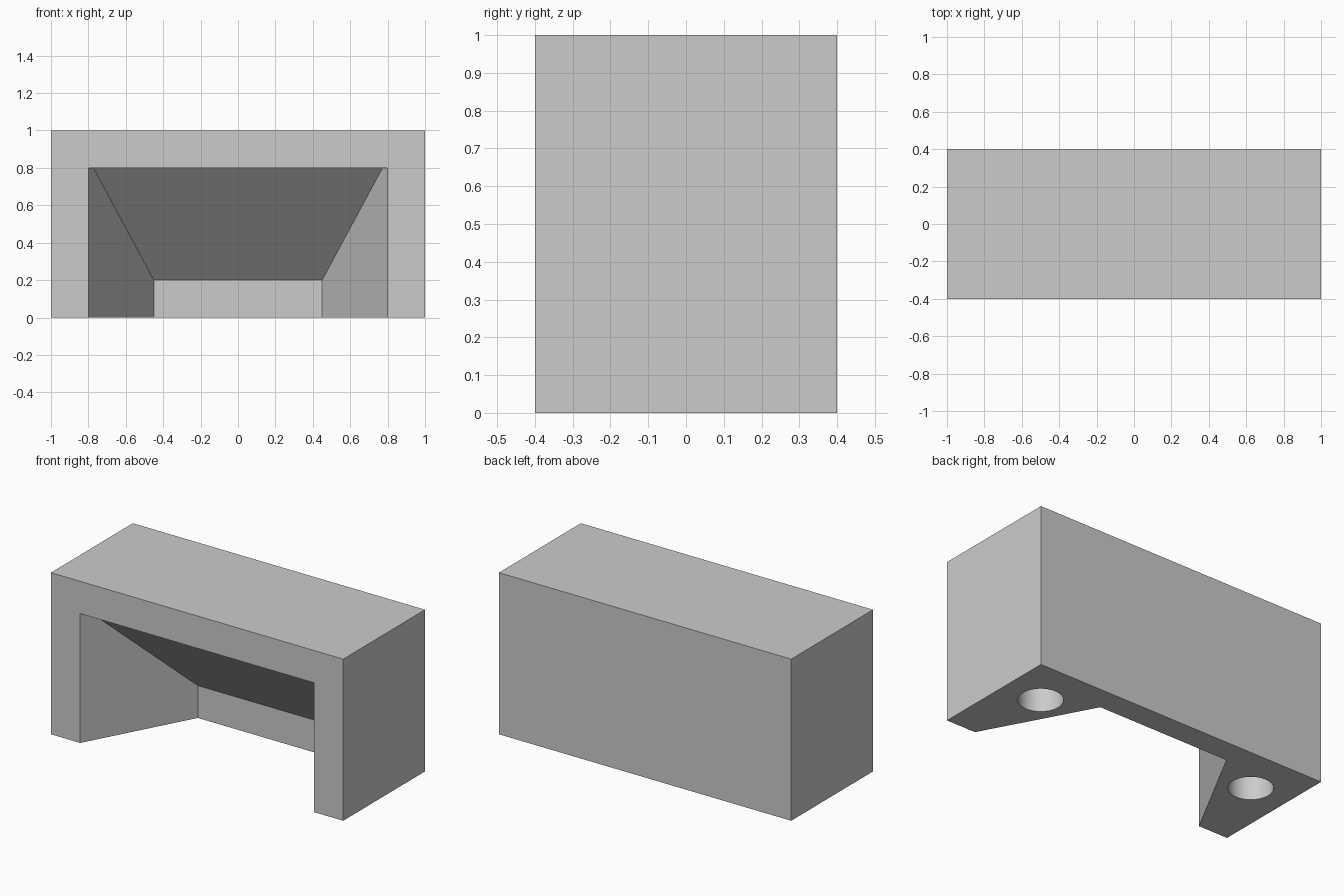
import bpy, bmesh, math
from mathutils import Matrix, Vector

cube = bpy.data.objects.get("Cube")
if cube:
    bpy.data.objects.remove(cube, do_unlink=True)

grey = bpy.data.materials.new("plain_grey")
grey.use_nodes = True
colour = (0.6, 0.6, 0.6, 1)
grey.diffuse_color = colour
grey.node_tree.nodes["Principled BSDF"].inputs["Base Color"].default_value = colour


def make_object(name, bm):
    bmesh.ops.recalc_face_normals(bm, faces=bm.faces)
    mesh = bpy.data.meshes.new(name)
    bm.to_mesh(mesh)
    bm.free()
    mesh.materials.append(grey)
    obj = bpy.data.objects.new(name, mesh)
    bpy.context.collection.objects.link(obj)
    return obj


def cut(target, cutter):
    cutter.hide_render = True
    mod = target.modifiers.new(cutter.name, "BOOLEAN")
    mod.operation = "DIFFERENCE"
    mod.solver = "EXACT"
    mod.object = cutter
    bpy.context.view_layer.objects.active = target
    bpy.ops.object.modifier_apply(modifier=mod.name)
    bpy.data.objects.remove(cutter, do_unlink=True)


# Solid outer block
bm = bmesh.new()
bmesh.ops.create_cube(bm, size=1, matrix=Matrix.Translation((0, 0, 0.5)) @ Matrix.Diagonal((2, 0.8, 1, 1)))
block = make_object("block", bm)

# Recess: tapered plan raised to the ceiling, then sliced by a 45 degree slope
bm = bmesh.new()
plan = [(-0.87, -0.53), (0.87, -0.53), (0.45, 0.25), (-0.45, 0.25)]
base = bm.faces.new([bm.verts.new((x, y, -0.1)) for x, y in plan])
top = bmesh.ops.extrude_face_region(bm, geom=[base])["geom"]
bmesh.ops.translate(bm, vec=(0, 0, 0.9), verts=[v for v in top if isinstance(v, bmesh.types.BMVert)])
sliced = bmesh.ops.bisect_plane(bm, geom=bm.verts[:] + bm.edges[:] + bm.faces[:],
                                plane_co=Vector((0, 0.25, 0.2)), plane_no=Vector((0, 1, 1)),
                                clear_outer=True)
bmesh.ops.holes_fill(bm, edges=[e for e in bm.edges if e.is_boundary])
cut(block, make_object("recess_cutter", bm))

# Round blind holes in the underside
depth = 0.5
for side in (-1, 1):
    bm = bmesh.new()
    bmesh.ops.create_cone(bm, cap_ends=True, segments=64, radius1=0.125, radius2=0.125,
                          depth=2 * depth, matrix=Matrix.Translation((side * 0.75, 0.1, 0)))
    cut(block, make_object("hole_cutter", bm))

# Smooth hole walls, crisp edges elsewhere
block.select_set(True)
bpy.context.view_layer.objects.active = block
bpy.ops.object.shade_smooth_by_angle(angle=math.radians(30))
